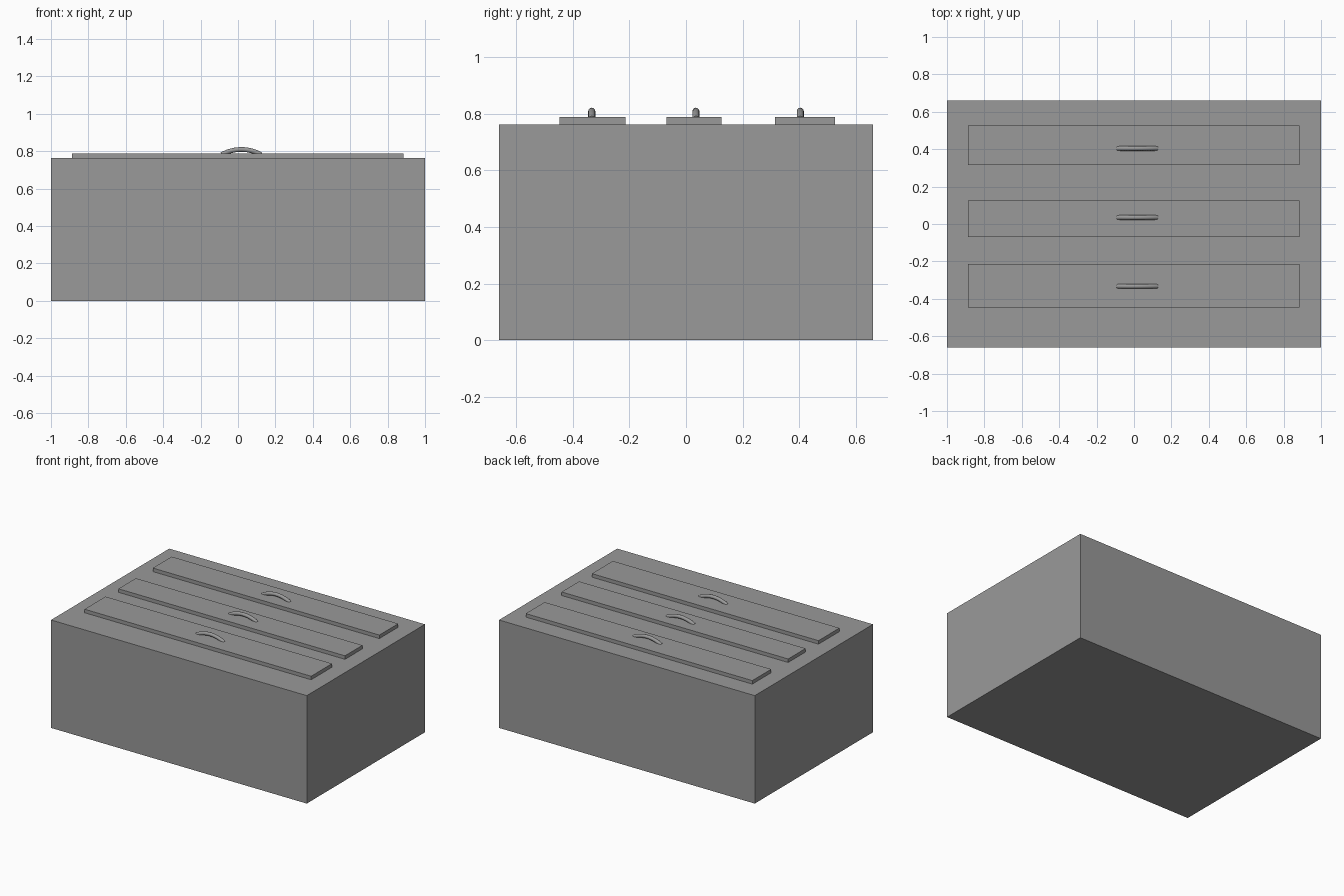
import bpy, math

if "Cube" in bpy.data.objects:
    bpy.data.objects.remove(bpy.data.objects["Cube"])

BODY_TOP, DRAWER_TOP = 0.763, 0.788

# one dark grey for every part
grey = bpy.data.materials.new("dark_grey")
grey.diffuse_color = (0.32, 0.32, 0.32, 1)
grey.use_nodes = True
grey.node_tree.nodes["Principled BSDF"].inputs["Base Color"].default_value = grey.diffuse_color


def box(name, lo, hi):
    bpy.ops.mesh.primitive_cube_add(size=1)
    ob = bpy.context.object
    ob.name = name
    for v in ob.data.vertices:
        v.co = [h if c > 0 else l for c, l, h in zip(v.co, lo, hi)]
    ob.data.materials.append(grey)
    return ob


def handle(name, x, y):
    # round bar swept along a shallow arch, ends sunk into the drawer front
    half, rise, z0, r, n = 0.106, 0.028, 0.781, 0.0125, 16
    radius = (half * half + rise * rise) / (2 * rise)
    span = math.asin(half / radius)
    curve = bpy.data.curves.new(name, 'CURVE')
    curve.dimensions = '3D'
    curve.bevel_depth = r
    curve.bevel_resolution = 4
    curve.use_fill_caps = True
    spline = curve.splines.new('POLY')
    spline.points.add(n)
    for i, p in enumerate(spline.points):
        a = span * (2 * i / n - 1)
        p.co = (x + radius * math.sin(a), y,
                z0 + rise - radius * (1 - math.cos(a)), 1)
    curve.materials.append(grey)
    ob = bpy.data.objects.new(name, curve)
    bpy.context.collection.objects.link(ob)
    # convert to mesh so the shading can be smoothed by angle
    bpy.ops.object.select_all(action='DESELECT')
    ob.select_set(True)
    bpy.context.view_layer.objects.active = ob
    bpy.ops.object.convert(target='MESH')
    bpy.ops.object.shade_smooth_by_angle(angle=math.radians(40))


# cabinet body, lying on its back
box("cabinet_body", (-1, -0.66, 0), (1, 0.66, BODY_TOP))

# drawer fronts with their handles: (y min, y max, handle y)
rows = [("lower", -0.447, -0.213, -0.333),
        ("middle", -0.069, 0.126, 0.035),
        ("upper", 0.315, 0.526, 0.404)]
for label, y0, y1, hy in rows:
    box(f"{label}_drawer", (-0.887, y0, BODY_TOP - 0.01), (0.885, y1, DRAWER_TOP))
    handle(f"{label}_handle", 0.018, hy)
